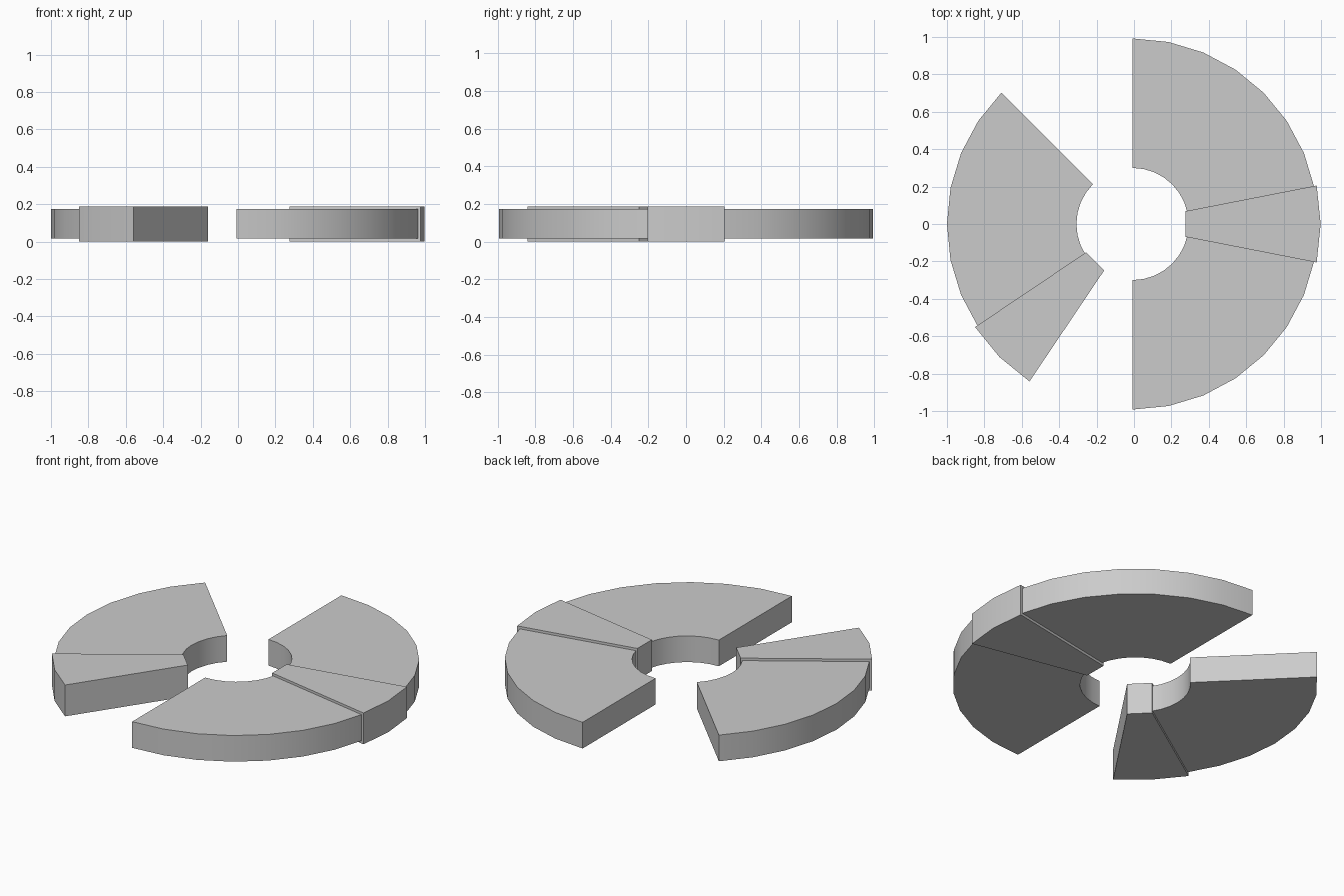
import bpy, bmesh, math

if "Cube" in bpy.data.objects:
    bpy.data.objects.remove(bpy.data.objects["Cube"])

CX = -0.008  # ring centre


def polar(r, deg):
    a = math.radians(deg)
    return (CX + r * math.cos(a), r * math.sin(a))


def arc(r, start, end, steps):
    return [polar(r, start + (end - start) * i / steps) for i in range(steps + 1)]


def slab(name, outer, inner, z0, z1):
    """Solid plate between two counter-clockwise arcs."""
    loop = outer + inner[::-1]
    bm = bmesh.new()
    low = [bm.verts.new((x, y, z0)) for x, y in loop]
    high = [bm.verts.new((x, y, z1)) for x, y in loop]
    bm.faces.new(low[::-1])
    bm.faces.new(high)
    n = len(loop)
    for i in range(n):
        j = (i + 1) % n
        bm.faces.new((low[i], low[j], high[j], high[i]))
    mesh = bpy.data.meshes.new(name)
    bm.to_mesh(mesh)
    bm.free()
    ob = bpy.data.objects.new(name, mesh)
    bpy.context.collection.objects.link(ob)
    bpy.ops.object.select_all(action='DESELECT')
    ob.select_set(True)
    bpy.context.view_layer.objects.active = ob
    bpy.ops.object.shade_smooth_by_angle(angle=math.radians(30))


# Broad ring sectors, seven steps of a 32-sided circle each
for name, start in (("back_sector", 11.25), ("left_sector", 135.0), ("front_sector", -90.0)):
    end = start + 78.75
    slab(name, arc(0.992, start, end, 7), arc(0.30, start, end, 7), 0.016, 0.173)

# Narrow, slightly thicker end wedges with a flat inner face
for name, mid in (("right_wedge", 0.0), ("left_wedge", 225.0)):
    slab(name, arc(1.006, mid - 11.8, mid + 11.8, 2),
         arc(0.291, mid - 13.6, mid + 13.6, 1), 0.0, 0.188)
